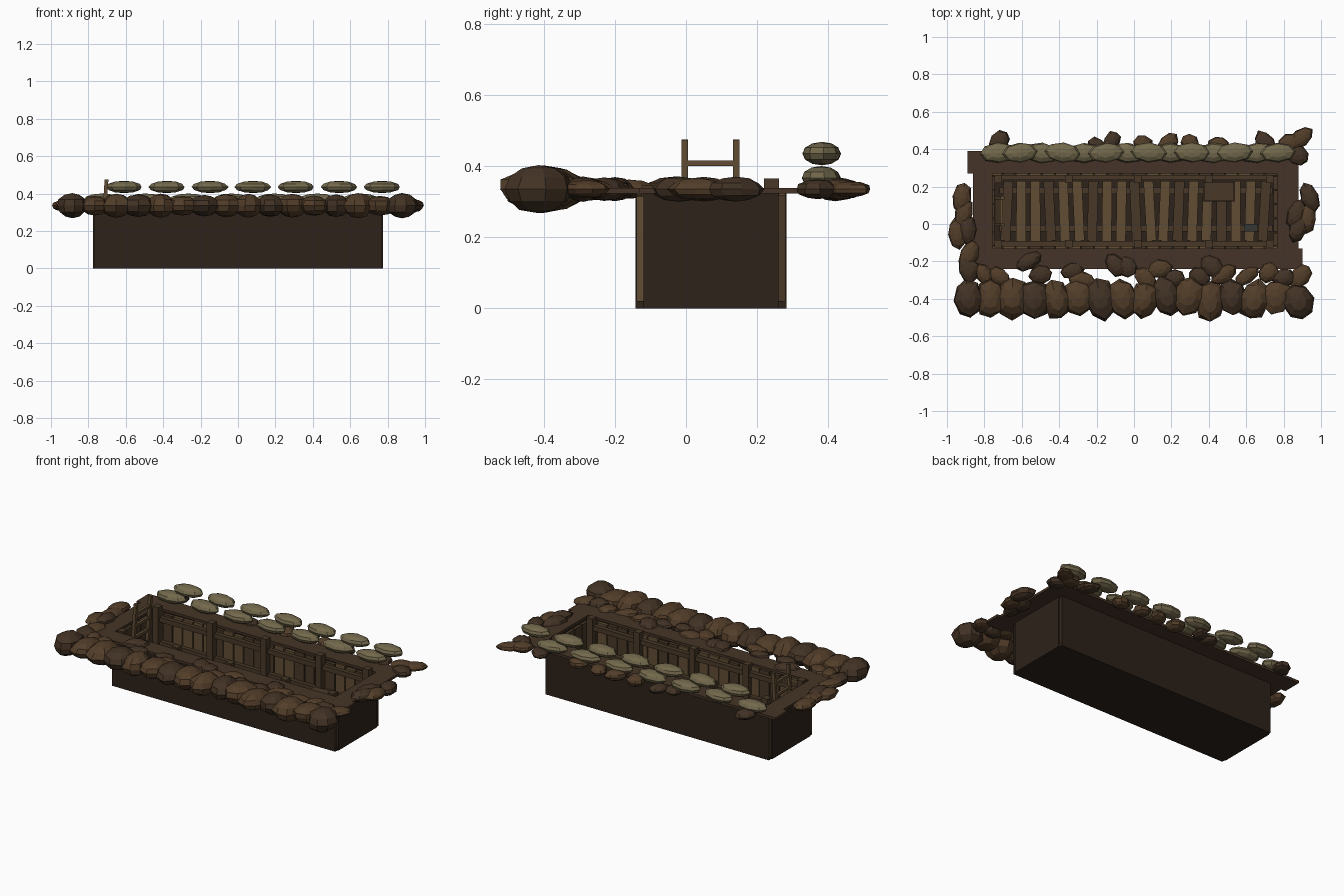
import bpy, bmesh, math, random
from mathutils import Matrix, Vector

if "Cube" in bpy.data.objects:
    bpy.data.objects.remove(bpy.data.objects["Cube"])

rng = random.Random(7)


def mat(name, r, g, b):
    m = bpy.data.materials.new(name)
    m.diffuse_color = (r, g, b, 1)
    m.use_nodes = True
    m.node_tree.nodes["Principled BSDF"].inputs["Base Color"].default_value = m.diffuse_color
    return m


EARTH = mat("dark_earth", 0.026, 0.016, 0.010)
SOIL = mat("soil", 0.060, 0.034, 0.020)
CLOD = mat("clod", 0.085, 0.047, 0.022)
CLOD2 = mat("clod_dark", 0.055, 0.032, 0.018)
WOOD = mat("wood", 0.12, 0.075, 0.034)
WOOD2 = mat("wood_dark", 0.065, 0.040, 0.020)
SACK = mat("sackcloth", 0.17, 0.14, 0.072)
STEEL = mat("steel", 0.035, 0.038, 0.036)


def finish(bm, name, m):
    me = bpy.data.meshes.new(name)
    bm.to_mesh(me)
    bm.free()
    me.materials.append(m)
    ob = bpy.data.objects.new(name, me)
    bpy.context.collection.objects.link(ob)
    return ob


def box(name, x0, x1, y0, y1, z0, z1, m, rz=0.0, ry=0.0):
    bm = bmesh.new()
    bmesh.ops.create_cube(bm, size=1)
    c = Vector(((x0 + x1) / 2, (y0 + y1) / 2, (z0 + z1) / 2))
    bmesh.ops.transform(bm, verts=bm.verts, matrix=Matrix.Translation(c)
                        @ Matrix.Rotation(rz, 4, 'Z') @ Matrix.Rotation(ry, 4, 'Y')
                        @ Matrix.Diagonal((x1 - x0, y1 - y0, z1 - z0, 1)))
    return finish(bm, name, m)


def lump(name, loc, rad, m, rz=0.0, jitter=0.1, seg=8, rings=6):
    """Faceted, slightly irregular flattened ball."""
    bm = bmesh.new()
    bmesh.ops.create_uvsphere(bm, u_segments=seg, v_segments=rings, radius=1)
    for v in bm.verts:
        k = 1 + rng.uniform(-jitter, jitter)
        v.co.x *= k
        v.co.y *= k
    bmesh.ops.transform(bm, verts=bm.verts, matrix=Matrix.Translation(loc)
                        @ Matrix.Rotation(rz, 4, 'Z') @ Matrix.Diagonal((*rad, 1)))
    return finish(bm, name, m)


# Pit: earth floor and walls
box("pit_floor", -0.77, 0.77, -0.14, 0.28, 0, 0.02, EARTH)
for y, n in ((-0.142, "front"), (0.279, "back")):
    box(f"{n}_earth_wall", -0.77, 0.77, y, y + 0.004, 0, 0.325, EARTH)
for s, n in ((-1, "left"), (1, "right")):
    box(f"{n}_earth_wall", s * 0.77 - 0.006, s * 0.77 + 0.006, -0.12, 0.26, 0, 0.325, EARTH)

# Ground rim around the pit
box("front_rim", -0.85, 0.90, -0.24, -0.13, 0.323, 0.338, SOIL)
box("back_rim", -0.89, 0.88, 0.27, 0.39, 0.323, 0.338, SOIL)
box("left_rim", -0.86, -0.755, -0.14, 0.30, 0.323, 0.338, SOIL)
box("right_rim", 0.765, 0.88, -0.14, 0.28, 0.323, 0.338, SOIL)

# Vertical wall boards, front and back
N = 22
for i in range(N):
    x = -0.77 + 1.54 * i / N
    for y, n in ((-0.138, "front"), (0.259, "back")):
        dz = rng.uniform(-0.01, 0.005)
        box(f"{n}_board", x, x + 0.064, y, y + 0.02, 0.02, 0.322 + dz,
            WOOD if rng.random() < 0.5 else WOOD2)
# End boards
for i in range(5):
    y = -0.115 + 0.075 * i
    for x, n in ((-0.764, "left"), (0.746, "right")):
        box(f"{n}_end_board", x, x + 0.018, y, y + 0.068, 0.02, 0.315, WOOD2)

# Posts and long rails holding the boards
for x in (-0.725, -0.35, 0.02, 0.40, 0.725):
    box("front_post", x - 0.02, x + 0.02, -0.125, -0.085, 0.02, 0.345, WOOD2)
    box("back_post", x - 0.02, x + 0.02, 0.22, 0.262, 0.02, 0.365, WOOD2)
for z in (0.12, 0.27):
    box("front_rail", -0.75, 0.72, -0.12, -0.092, z, z + 0.03, WOOD2)
    box("back_rail", -0.75, 0.72, 0.235, 0.262, z, z + 0.03, WOOD2)

# Duckboard floor: runners with slightly crooked slats
for y in (-0.04, 0.16):
    box("duckboard_runner", -0.72, 0.74, y, y + 0.035, 0.02, 0.04, WOOD2)
for i in range(19):
    x = -0.68 + 0.0765 * i
    box("duckboard_slat", x - 0.026, x + 0.026, -0.09, 0.23, 0.04, 0.055,
        WOOD if i % 3 else WOOD2, rz=rng.uniform(-0.06, 0.06))

# Ladder at the left end
for y in (-0.012, 0.132):
    box("ladder_rail", -0.728, -0.708, y, y + 0.018, 0.04, 0.475, WOOD, ry=0.07)
for i in range(5):
    z = 0.1 + 0.075 * i
    x = -0.718 + (z - 0.257) * 0.07
    box("ladder_rung", x - 0.008, x + 0.008, -0.01, 0.148, z, z + 0.016, WOOD)

# Firing step crate and small tin
box("wooden_crate", 0.37, 0.54, 0.12, 0.23, 0.055, 0.15, WOOD2)
box("crate_lid", 0.375, 0.535, 0.125, 0.225, 0.15, 0.162, WOOD2)
box("metal_tin", 0.59, 0.66, -0.04, 0.0, 0.055, 0.10, STEEL)

# Front bank of large clods
for i in range(16):
    x = -0.885 + 0.1175 * i
    lump("front_bank_clod", (x, -0.40 + rng.uniform(-0.015, 0.015), 0.335),
         (rng.uniform(0.075, 0.09), rng.uniform(0.098, 0.115), rng.uniform(0.052, 0.068)),
         CLOD if i % 3 else CLOD2, rz=rng.uniform(-0.3, 0.3))

# Small clods scattered around the rim: (x, y)
front = [(-.88, -.24), (-.8, -.27), (-.72, -.28), (-.56, -.2), (-.5, -.27), (-.33, -.25),
         (-.28, -.3), (-.1, -.22), (-.04, -.23), (.06, -.29), (.14, -.24), (.22, -.29),
         (.35, -.28), (.42, -.23), (.48, -.27), (.6, -.28), (.72, -.26), (.8, -.29), (.89, -.28)]
back = [(-.72, .44), (-.2, .41), (-.12, .44), (.05, .42), (.18, .43), (.3, .43),
        (.45, .42), (.7, .43), (.83, .43), (.89, .46), (.87, .37)]
for x, y in front + back:
    lump("small_clod", (x, y, 0.335),
         (rng.uniform(0.055, 0.08), rng.uniform(0.04, 0.055), rng.uniform(0.022, 0.036)),
         CLOD if rng.random() < 0.6 else CLOD2, rz=rng.uniform(-1.1, 1.1))
ends = [(-.92, .14), (-.91, .06), (-.945, -.05), (-.89, -.03), (-.88, -.16), (-.89, -.24),
        (.94, .14), (.925, .03), (.88, -.02), (.87, .05)]
for x, y in ends:
    lump("end_clod", (x, y, 0.335), (0.05, 0.082, rng.uniform(0.025, 0.036)),
         CLOD if rng.random() < 0.6 else CLOD2, rz=rng.uniform(-0.4, 0.4))

# Two staggered courses of sandbags along the back
for i in range(7):
    lump("lower_sandbag", (-0.725 + 0.23 * i, 0.38, 0.367), (0.10, 0.054, 0.033), SACK,
         rz=rng.uniform(-0.1, 0.1), jitter=0.03)
    lump("upper_sandbag", (-0.61 + 0.23 * i, 0.382, 0.435), (0.097, 0.054, 0.033), SACK,
         rz=rng.uniform(-0.1, 0.1), jitter=0.03)
